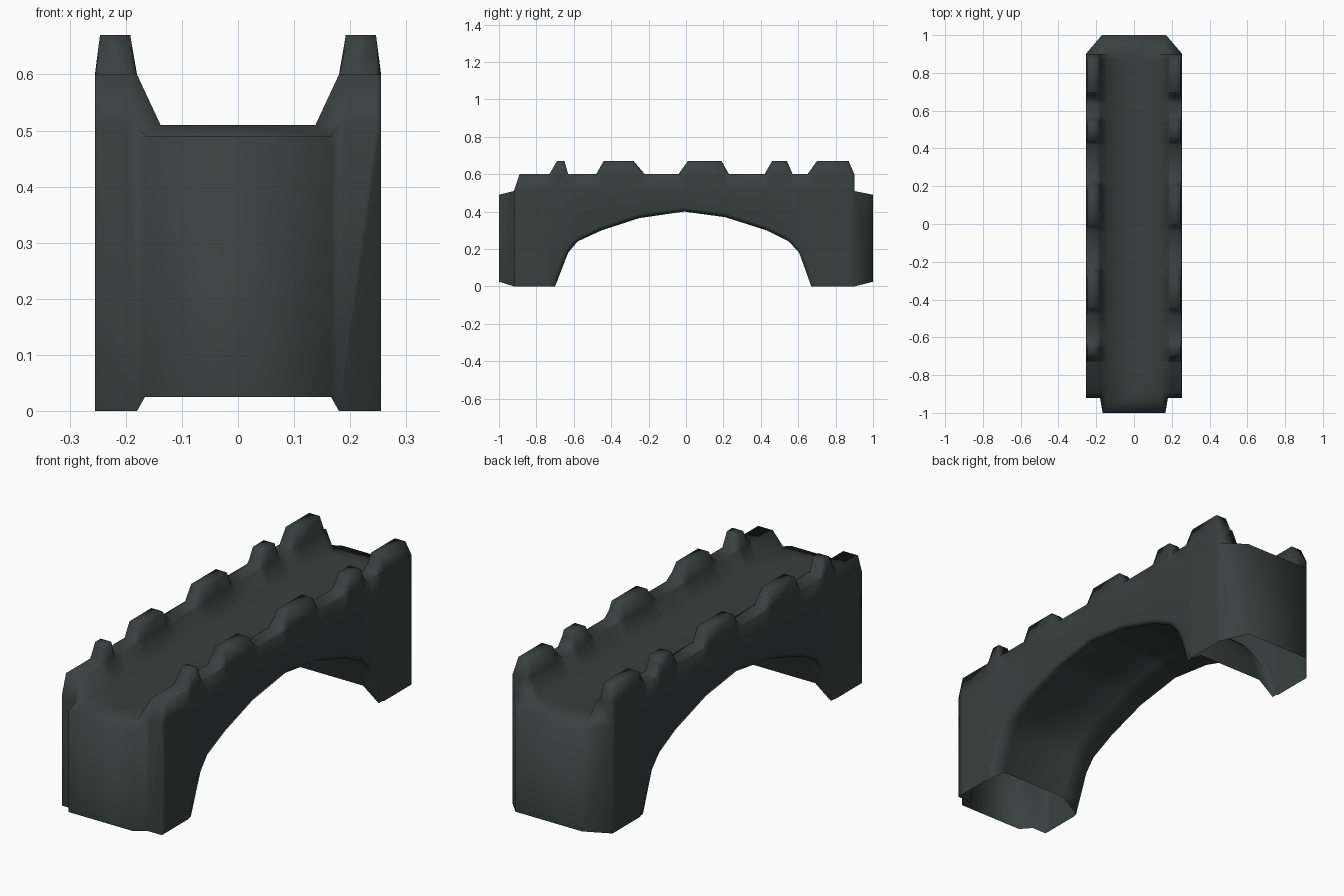
import bpy, bmesh

if "Cube" in bpy.data.objects:
    bpy.data.objects.remove(bpy.data.objects["Cube"])

# Side profiles as (y, z) points
ARCH = [(-.70, 0), (-.63, .18), (-.58, .24), (-.45, .30), (-.25, .365), (-.01, .40),
        (.21, .37), (.43, .30), (.55, .24), (.605, .18), (.67, 0)]
MERLONS = [(-.73, -.69, -.65, -.63), (-.48, -.44, -.28, -.22), (-.04, .01, .19, .23),
           (.42, .46, .54, .57), (.65, .70, .87, .90)]
WALL = [(-.92, .51), (-.89, .60)]
for a, b, c, d in MERLONS:
    WALL += [(a, .60), (b, .67), (c, .67), (d, .60)]
MID, SCALE = -.015, .96
RECESS = .06


def interp(pts, y):
    if y <= pts[0][0]:
        return pts[0][1]
    for (y0, z0), (y1, z1) in zip(pts, pts[1:]):
        if y <= y1:
            return z0 + (z1 - z0) * (y - y0) / (y1 - y0)
    return pts[-1][1]


def arch_outer(y):
    # slightly larger opening on the side face, giving the bevelled arch rim
    return interp(ARCH, MID + (y - MID) * SCALE) * 1.06


bm = bmesh.new()


def V(x, y, z):
    return bm.verts.new((x, y, z))


def section(y):
    # half cross-section: deck, wall inside, wall top, wall outside, arch rim, recessed vault
    top = interp(WALL, y)
    ledge = min(top, .60)
    rim = interp(ARCH, y)
    pts = [(0, .51), (.138, .51), (.18, ledge), (.192, top), (.246, top), (.255, ledge),
           (.255, .51), (.255, arch_outer(y)), (.249, rim),
           (.17, rim + RECESS), (0, rim + RECESS)]
    return [V(x, y, z) for x, z in pts]


# Lofted half of the bridge
ends = [MID + (ARCH[i][0] - MID) / SCALE for i in (0, 1, -2, -1)]
ys = sorted({round(y, 4) for y in [p[0] for p in WALL + ARCH] + ends})
rows = [section(y) for y in ys]
for r0, r1, y0, y1 in zip(rows, rows[1:], ys, ys[1:]):
    for i in range(10):
        if i == 7 and (y0 < ends[0] - .001 or y1 > ends[3] + .001):
            continue
        if i >= 8 and (y0 < -.701 or y1 > .671):
            continue
        bm.faces.new((r0[i], r0[i + 1], r1[i + 1], r1[i]))


def end_block(y, x, row, edge_top, edge_bottom):
    # projecting end of the deck: sloped lip, flank and end face
    p, q, r, s = V(0, y, .49), V(x, y, .49), V(x, y, .025), V(0, y, .025)
    bm.faces.new((row[0], row[1], q, p))
    bm.faces.new((row[1], edge_top, q))
    bm.faces.new((edge_top, edge_bottom, r, q))
    bm.faces.new((p, q, r, s))


# Front end: stepped back walls beside the core
f = rows[0]
foot = V(.18, -.92, 0)
bm.faces.new((f[2], f[3], f[4], f[5], f[7], foot))
end_block(-1, .166, f, f[2], foot)

# Back end: chamfered corners under the wall ends
b = rows[-1]
bm.faces.new(b[1:7])
end_block(1, .17, b, b[6], b[7])

# Clean up and orient
bmesh.ops.delete(bm, geom=[v for v in bm.verts if not v.link_faces], context='VERTS')
bmesh.ops.remove_doubles(bm, verts=bm.verts, dist=.0005)
bmesh.ops.recalc_face_normals(bm, faces=bm.faces)
bm.normal_update()
deck = [g for g in bm.faces if all(abs(v.co.z - .51) < .001 and v.co.x < .14 for v in g.verts)]
if sum(g.normal.z for g in deck) < 0:
    bmesh.ops.reverse_faces(bm, faces=bm.faces)
for g in bm.faces:
    g.smooth = True

mesh = bpy.data.meshes.new("stone_bridge")
bm.to_mesh(mesh)
bm.free()

# Dark slate stone, mirrored across the middle of the road
mat = bpy.data.materials.new("dark slate stone")
mat.diffuse_color = (.041, .051, .049, 1)
mat.use_nodes = True
mat.node_tree.nodes["Principled BSDF"].inputs["Base Color"].default_value = mat.diffuse_color
mesh.materials.append(mat)
bridge = bpy.data.objects.new("stone_bridge", mesh)
bpy.context.collection.objects.link(bridge)
mirror = bridge.modifiers.new("Mirror", 'MIRROR')
mirror.merge_threshold = .0005
